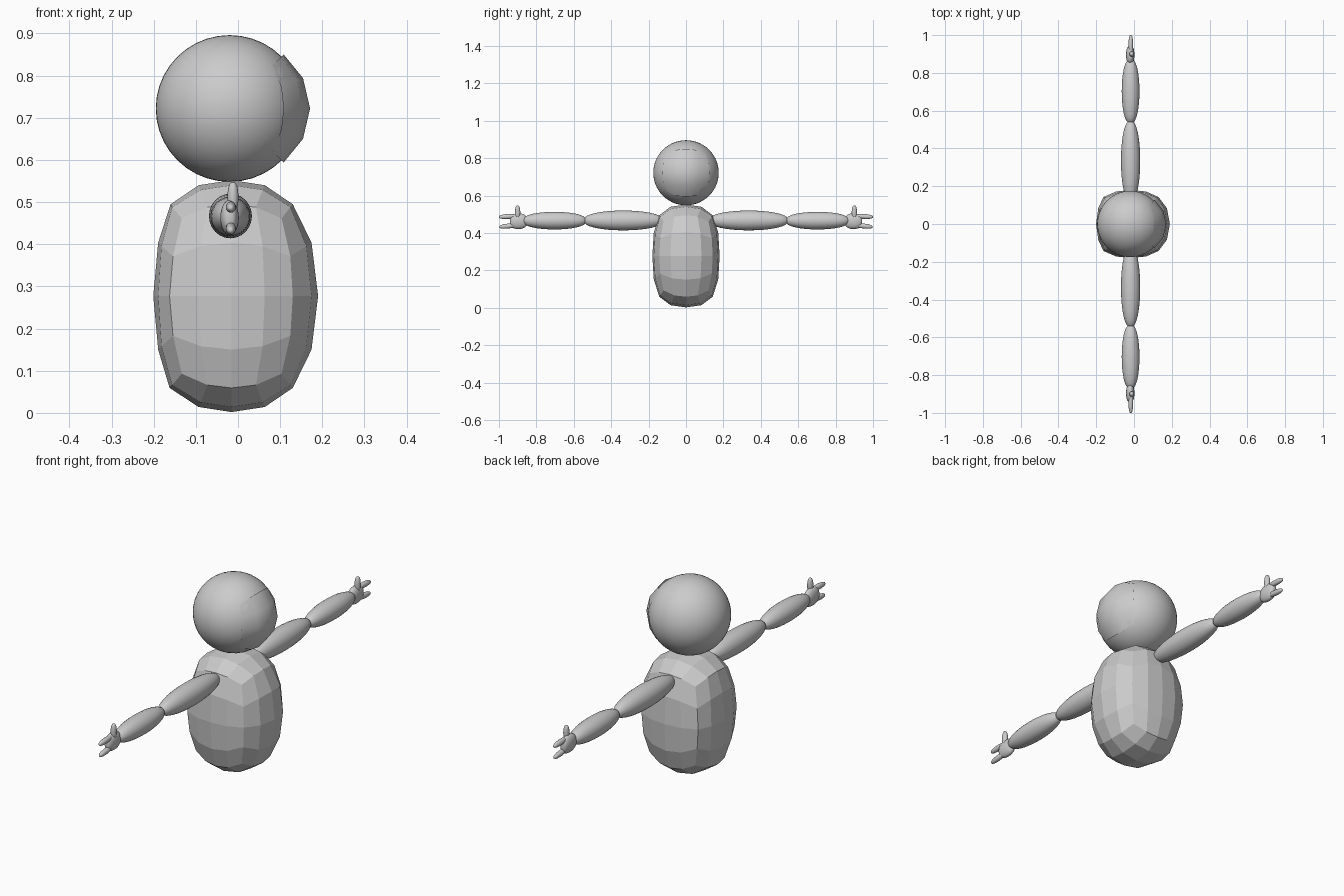
import bpy, bmesh, math
from mathutils import Vector

if "Cube" in bpy.data.objects:
    bpy.data.objects.remove(bpy.data.objects["Cube"])

grey = bpy.data.materials.new("plain_grey")
grey.diffuse_color = (0.6, 0.6, 0.6, 1)
grey.use_nodes = True
grey.node_tree.nodes["Principled BSDF"].inputs["Base Color"].default_value = grey.diffuse_color


def finish(name, bm, smooth=True):
    me = bpy.data.meshes.new(name)
    bmesh.ops.recalc_face_normals(bm, faces=bm.faces)
    for f in bm.faces:
        f.smooth = smooth
    bm.to_mesh(me)
    bm.free()
    ob = bpy.data.objects.new(name, me)
    bpy.context.collection.objects.link(ob)
    me.materials.append(grey)
    return ob


def cube_face(bm, axis, sign, place, n=4):
    """One side of a rounded cube: an n x n grid of directions passed to place()."""
    grid = []
    for i in range(n + 1):
        row = []
        for j in range(n + 1):
            c = [0, 0, 0]
            c[axis] = sign
            c[(axis + 1) % 3] = math.tan((2 * i / n - 1) * math.pi / 4)
            c[(axis + 2) % 3] = math.tan((2 * j / n - 1) * math.pi / 4)
            row.append(bm.verts.new(place(Vector(c).normalized(), axis, sign)))
        grid.append(row)
    for i in range(n):
        for j in range(n):
            q = [grid[i][j], grid[i + 1][j], grid[i + 1][j + 1], grid[i][j + 1]]
            bm.faces.new(q if sign > 0 else q[::-1])


def ellipsoid(name, loc, size, power=1.0, tilt=0.0, segs=24, rings=16):
    """Ellipsoid with its poles along y; power < 1 gives blunter ends."""
    bm = bmesh.new()
    bmesh.ops.create_uvsphere(bm, u_segments=segs, v_segments=rings, radius=1)
    for v in bm.verts:
        x, y, z = v.co
        r = math.hypot(x, y)
        k = r ** (power - 1) if r > 1e-4 else 0
        p = Vector((x * k * size[0], z * size[1], y * k * size[2]))
        c, s = math.cos(tilt), math.sin(tilt)
        v.co = Vector((p.x, p.y * c - p.z * s, p.y * s + p.z * c)) + Vector(loc)
    return finish(name, bm)


# Body: faceted rounded cube, flatter at the back with a hard rim
def body_point(d, axis, sign):
    f = lambda t: t * (1.24 - 0.24 * t * t)
    x = 0.205 * d.x
    if x < -0.145:
        x = -0.145 + (x + 0.145) * 0.55
    x -= 0.015 + (0.008 if axis == 0 and sign < 0 else 0) * (1 - min(1, math.hypot(d.y, d.z)))
    return x, 0.18 * f(d.y), 0.277 + 0.275 * f(d.z)


bm = bmesh.new()
for axis in range(3):
    for sign in (-1, 1):
        cube_face(bm, axis, sign, body_point)
bmesh.ops.remove_doubles(bm, verts=bm.verts, dist=0.004)
for v in bm.verts:
    v.co.z = max(v.co.z, 0)
finish("body", bm, smooth=False)

# Head: smooth ball
ellipsoid("head", (-0.02, 0, 0.722), (0.175, 0.175, 0.174), segs=40, rings=28)


# Face: coarse raised plate on the +x side of the head
def face_point(d, axis, sign):
    r = 0.177 + 0.014 * max(0, (d.x - 0.577) / 0.423)
    return Vector((-0.02, 0, 0.722)) + d * r


bm = bmesh.new()
cube_face(bm, 0, 1, face_point)
finish("face_plate", bm)

# Arms and hands, mirrored across y
for side, s in (("right", -1), ("left", 1)):
    ellipsoid(side + "_upper_arm", (-0.018, s * 0.335, 0.467), (0.051, 0.213, 0.053), 0.85)
    ellipsoid(side + "_forearm", (-0.018, s * 0.703, 0.466), (0.047, 0.17, 0.047), 0.8)
    # palm, two fingers and a raised thumb
    ellipsoid(side + "_palm", (-0.02, s * 0.896, 0.463), (0.022, 0.046, 0.042), 0.6)
    ellipsoid(side + "_upper_finger", (-0.017, s * 0.952, 0.488), (0.012, 0.048, 0.013), 0.7, -s * 0.05)
    ellipsoid(side + "_lower_finger", (-0.017, s * 0.952, 0.437), (0.012, 0.046, 0.013), 0.7, -s * 0.1)
    ellipsoid(side + "_thumb", (-0.012, s * 0.9, 0.511), (0.013, 0.036, 0.014), 0.7, math.pi / 2)
